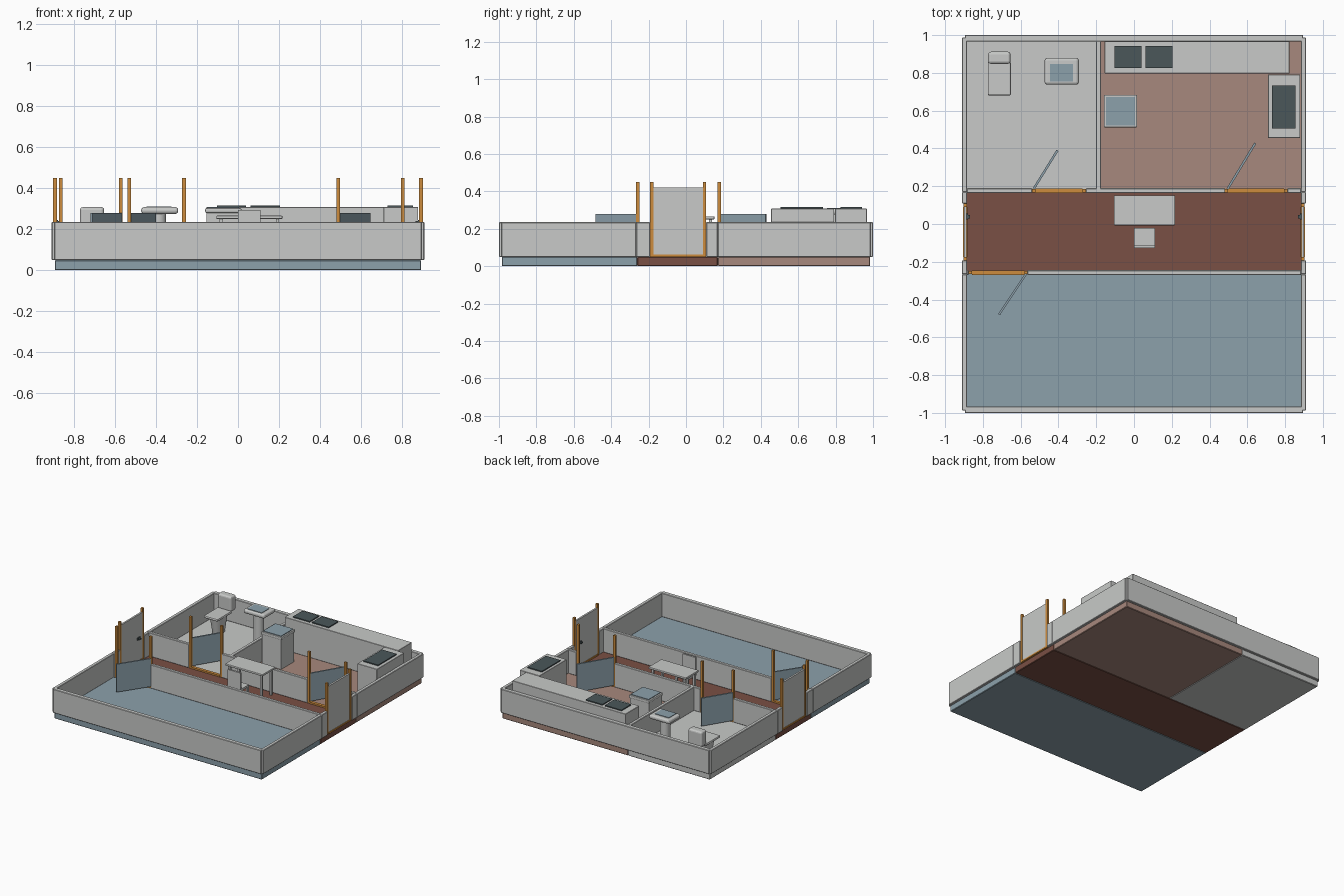
import bpy, bmesh, math
from mathutils import Matrix, Vector

if "Cube" in bpy.data.objects:
    bpy.data.objects.remove(bpy.data.objects["Cube"])


def material(name, rgb):
    m = bpy.data.materials.new(name)
    m.diffuse_color = (*rgb, 1)
    m.use_nodes = True
    m.node_tree.nodes["Principled BSDF"].inputs["Base Color"].default_value = m.diffuse_color
    return m


GREY = material("light grey", (0.58, 0.59, 0.58))
BLUE = material("dusty blue", (0.265, 0.355, 0.41))
TAN = material("rosy tan", (0.39, 0.25, 0.205))
BROWN = material("dark brown", (0.195, 0.08, 0.058))
ORANGE = material("orange wood", (0.61, 0.262, 0.048))
DARK = material("dark slate", (0.07, 0.095, 0.102))


def finish(name, bm, mat, bevel=0.0, segments=1):
    me = bpy.data.meshes.new(name)
    bm.to_mesh(me)
    bm.free()
    me.materials.append(mat)
    ob = bpy.data.objects.new(name, me)
    bpy.context.collection.objects.link(ob)
    if bevel:
        b = ob.modifiers.new("bevel", 'BEVEL')
        b.width, b.segments = bevel, segments
    return ob


def box(name, x, y, z, mat, bevel=0.0, segments=1):
    """Box from (min, max) ranges on each axis."""
    bm = bmesh.new()
    bmesh.ops.create_cube(bm, size=1)
    for v in bm.verts:
        v.co = [r[0] if c < 0 else r[1] for c, r in zip(v.co, (x, y, z))]
    return finish(name, bm, mat, bevel, segments)


def cone(name, centre, r1, r2, z, mat, stretch=1.0):
    bm = bmesh.new()
    bmesh.ops.create_cone(bm, cap_ends=True, segments=20, radius1=r1,
                          radius2=r2, depth=z[1] - z[0])
    for v in bm.verts:
        v.co.y *= stretch
        v.co += Vector((*centre, sum(z) / 2))
        
    ob = finish(name, bm, mat)
    for p in ob.data.polygons:
        p.use_smooth = abs(p.normal.z) < 0.9
    return ob


# Floors
FZ = (0.0, 0.05)
SOUTH, NORTH = -0.257, 0.177
box("bedroom_floor", (-0.895, 0.895), (-0.985, SOUTH - 0.004), FZ, BLUE, 0.004)
box("hall_floor", (-0.895, 0.895), (SOUTH - 0.004, NORTH - 0.006), FZ, BROWN, 0.004)
box("bathroom_floor", (-0.895, -0.188), (NORTH - 0.006, 0.985), FZ, GREY, 0.004)
box("kitchen_floor", (-0.188, 0.895), (NORTH - 0.006, 0.985), FZ, TAN, 0.004)

# Outer walls
WZ, T = (0.05, 0.235), 0.0125
for s, n in ((-1, "front"), (1, "back")):
    box(n + "_wall", (-0.896, 0.896), sorted((s * 0.967, s * 1.0)), WZ, GREY, 0.003)
for s, n in ((-1, "left"), (1, "right")):
    xs = sorted((s * 0.883, s * 0.91))
    for i, ys in enumerate(((-0.987, -0.266), (-0.266, -0.192), (0.108, 0.17), (0.17, 0.987))):
        box(f"{n}_wall_{i}", xs, ys, WZ, GREY, 0.003)

# Inner walls, with gaps left for the doorways
for i, xs in enumerate(((-0.885, -0.875), (-0.565, 0.885))):
    box(f"bedroom_wall_{i}", xs, (SOUTH - T, SOUTH + T), WZ, GREY, 0.003)
for i, xs in enumerate(((-0.885, -0.54), (-0.255, 0.483), (0.813, 0.885))):
    box(f"hall_wall_{i}", xs, (NORTH - T, NORTH + T), WZ, GREY, 0.003)
box("partition_wall", (-0.201, -0.175), (NORTH, 0.97), WZ, GREY, 0.003)


# Door frames: two posts and a threshold
def frame(name, a, b, line, along_x=True):
    parts = [("post_a", (a, a + 0.018), (0.05, 0.45), 0.009),
             ("post_b", (b - 0.018, b), (0.05, 0.45), 0.009),
             ("threshold", (a + 0.018, b - 0.018), (0.05, 0.062), 0.012)]
    for part, run, z, half in parts:
        across = (line - half, line + half)
        xy = (run, across) if along_x else (across, run)
        box(f"{name}_{part}", *xy, z, ORANGE)


frame("bedroom_frame", -0.875, -0.563, SOUTH)
frame("bathroom_frame", -0.54, -0.255, NORTH)
frame("kitchen_frame", 0.48, 0.813, NORTH)

# Closed entrance doors with inner handles
for s, n in ((-1, "left"), (1, "right")):
    frame(n + "_frame", -0.192, 0.108, s * 0.894, False)
    box(n + "_door", sorted((s * 0.887, s * 0.901)), (-0.174, 0.09), (0.062, 0.42), GREY)
    box(n + "_handle_plate", sorted((s * 0.88, s * 0.887)), (0.025, 0.055), (0.225, 0.245), DARK)
    box(n + "_handle", sorted((s * 0.868, s * 0.88)), (0.03, 0.048), (0.23, 0.24), DARK)


# Open inner doors, swung from the hinge to the free end
def open_door(name, hinge, end):
    h, e = Vector(hinge), Vector(end)
    d = e - h
    ob = box(name, (0, d.length), (-0.006, 0.006), (0.062, 0.28), BLUE)
    ob.data.transform(Matrix.Translation((h.x, h.y, 0))
                      @ Matrix.Rotation(math.atan2(d.y, d.x), 4, 'Z'))


open_door("bedroom_door", (-0.57, -0.262), (-0.715, -0.48))
open_door("bathroom_door", (-0.532, 0.185), (-0.405, 0.39))
open_door("kitchen_door", (0.495, 0.185), (0.642, 0.428))

# Kitchen counters with dark tops
CZ, PZ = (0.05, 0.308), (0.308, 0.316)
box("long_counter", (-0.155, 0.823), (0.797, 0.967), CZ, GREY, 0.002)
box("side_counter", (0.71, 0.88), (0.455, 0.792), CZ, GREY, 0.002)
box("sink_basin_a", (-0.103, 0.04), (0.825, 0.942), PZ, DARK)
box("sink_basin_b", (0.062, 0.205), (0.825, 0.942), PZ, DARK)
box("stove_top", (0.73, 0.855), (0.505, 0.733), PZ, DARK)

# Kitchen cabinet with rimmed blue top
box("cabinet", (-0.153, 0.01), (0.517, 0.677), (0.05, 0.28), GREY)
box("cabinet_rim", (-0.16, 0.017), (0.511, 0.684), (0.28, 0.303), GREY, 0.006, 2)
box("cabinet_top", (-0.148, 0.006), (0.522, 0.672), (0.303, 0.308), BLUE)

# Hall table
box("table_top", (-0.106, 0.217), (-0.007, 0.152), (0.25, 0.266), GREY, 0.004, 2)
for i, x in enumerate((-0.082, 0.193)):
    for j, y in enumerate((0.015, 0.13)):
        box(f"table_leg_{i}{j}", (x - 0.008, x + 0.008), (y - 0.008, y + 0.008),
            (0.05, 0.25), GREY)

# Chair
box("chair_seat", (0.0, 0.11), (-0.128, -0.022), (0.15, 0.166), GREY)
box("chair_back", (0.0, 0.11), (-0.128, -0.114), (0.166, 0.295), GREY)
for i, x in enumerate((0.008, 0.102)):
    for j, y in enumerate((-0.12, -0.03)):
        box(f"chair_leg_{i}{j}", (x - 0.007, x + 0.007), (y - 0.007, y + 0.007),
            (0.05, 0.15), GREY)

# Toilet
cone("toilet_bowl", (-0.713, 0.78), 0.038, 0.055, (0.05, 0.18), GREY, 1.4)
box("toilet_seat", (-0.774, -0.652), (0.68, 0.86), (0.18, 0.2), GREY, 0.008, 2)
box("toilet_tank", (-0.772, -0.654), (0.848, 0.912), (0.19, 0.308), GREY, 0.014, 3)

# Wash basin
cone("basin_pedestal", (-0.387, 0.81), 0.038, 0.036, (0.05, 0.28), GREY)
box("basin", (-0.473, -0.292), (0.738, 0.88), (0.275, 0.308), GREY, 0.014, 3)
box("basin_water", (-0.446, -0.324), (0.755, 0.847), (0.307, 0.312), BLUE)
